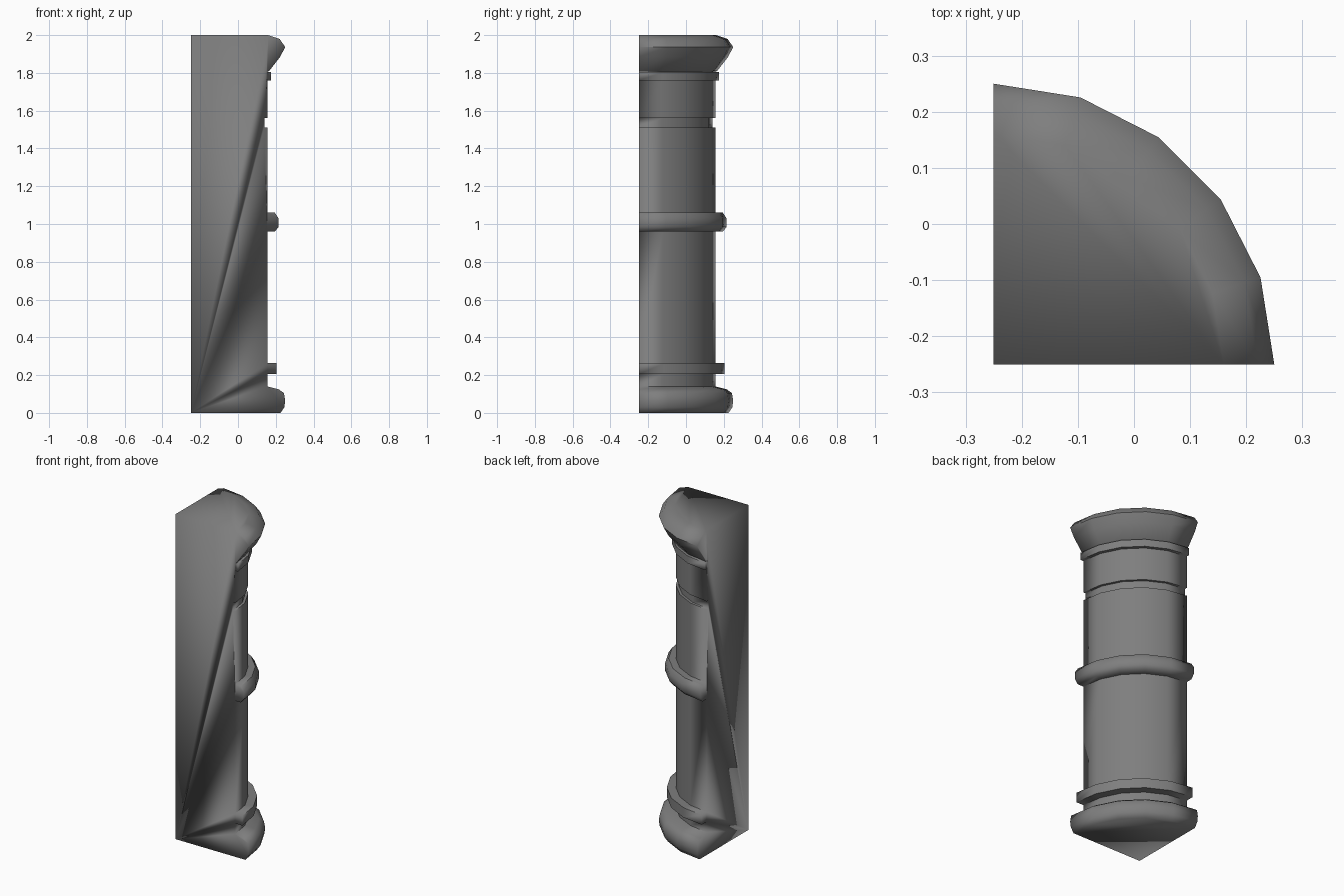
import bpy, bmesh, math

cube = bpy.data.objects.get("Cube")
if cube:
    bpy.data.objects.remove(cube, do_unlink=True)

stone = bpy.data.materials.new("dark_grey_stone")
stone.use_nodes = True
grey = (0.21, 0.21, 0.21, 1)
stone.diffuse_color = grey
bsdf = next(n for n in stone.node_tree.nodes if n.type == 'BSDF_PRINCIPLED')
bsdf.inputs["Base Color"].default_value = grey
bsdf.inputs["Roughness"].default_value = 0.8

CORNER = -0.25      # the two flat sides meet here
SEGMENTS = 5        # facets around the quarter circle
SHAFT = 0.405


def band(radius, low, high):
    """Square-edged ring or groove on the shaft."""
    return [(SHAFT, low), (radius, low), (radius, high), (SHAFT, high)]


# Profile as radius and height, from the foot to the top
profile = [(0.475, 0), (0.495, 0.03), (0.5, 0.065), (0.493, 0.105),
           (0.465, 0.125), (SHAFT, 0.14)]
profile += band(0.455, 0.205, 0.265)
profile += [(SHAFT, 0.96), (0.445, 0.96), (0.465, 0.985),
            (0.465, 1.03), (0.445, 1.06), (SHAFT, 1.06)]
profile += band(0.39, 1.51, 1.56)
profile += band(0.425, 1.76, 1.805)
profile += [(0.415, 1.81), (0.473, 1.885), (0.5, 1.937),
            (0.47, 1.98), (0.41, 2)]

bm = bmesh.new()
rings = []
for r, z in profile:
    ring = []
    for i in range(SEGMENTS + 1):
        a = math.pi / 2 * i / SEGMENTS
        ring.append(bm.verts.new((CORNER + r * math.cos(a),
                                  CORNER + r * math.sin(a), z)))
    rings.append(ring)
foot = bm.verts.new((CORNER, CORNER, 0))
head = bm.verts.new((CORNER, CORNER, 2))

# Curved surface
curved = set()
for low, high in zip(rings, rings[1:]):
    for i in range(SEGMENTS):
        curved.add(bm.faces.new((low[i], low[i + 1], high[i + 1], high[i])))

# Bottom, top and the two flat sides
bm.faces.new([foot] + rings[0][::-1])
bm.faces.new([head] + rings[-1])
bm.faces.new([foot] + [ring[0] for ring in rings] + [head])
bm.faces.new([head] + [ring[-1] for ring in reversed(rings)] + [foot])
bmesh.ops.recalc_face_normals(bm, faces=bm.faces[:])

# Smooth shading, with crisp edges on the bands
for face in bm.faces:
    face.smooth = True
for edge in bm.edges:
    if all(f in curved for f in edge.link_faces):
        edge.smooth = edge.calc_face_angle() < math.radians(55)

mesh = bpy.data.meshes.new("quarter_column")
bm.to_mesh(mesh)
bm.free()
mesh.materials.append(stone)
column = bpy.data.objects.new("quarter_column", mesh)
bpy.context.scene.collection.objects.link(column)
